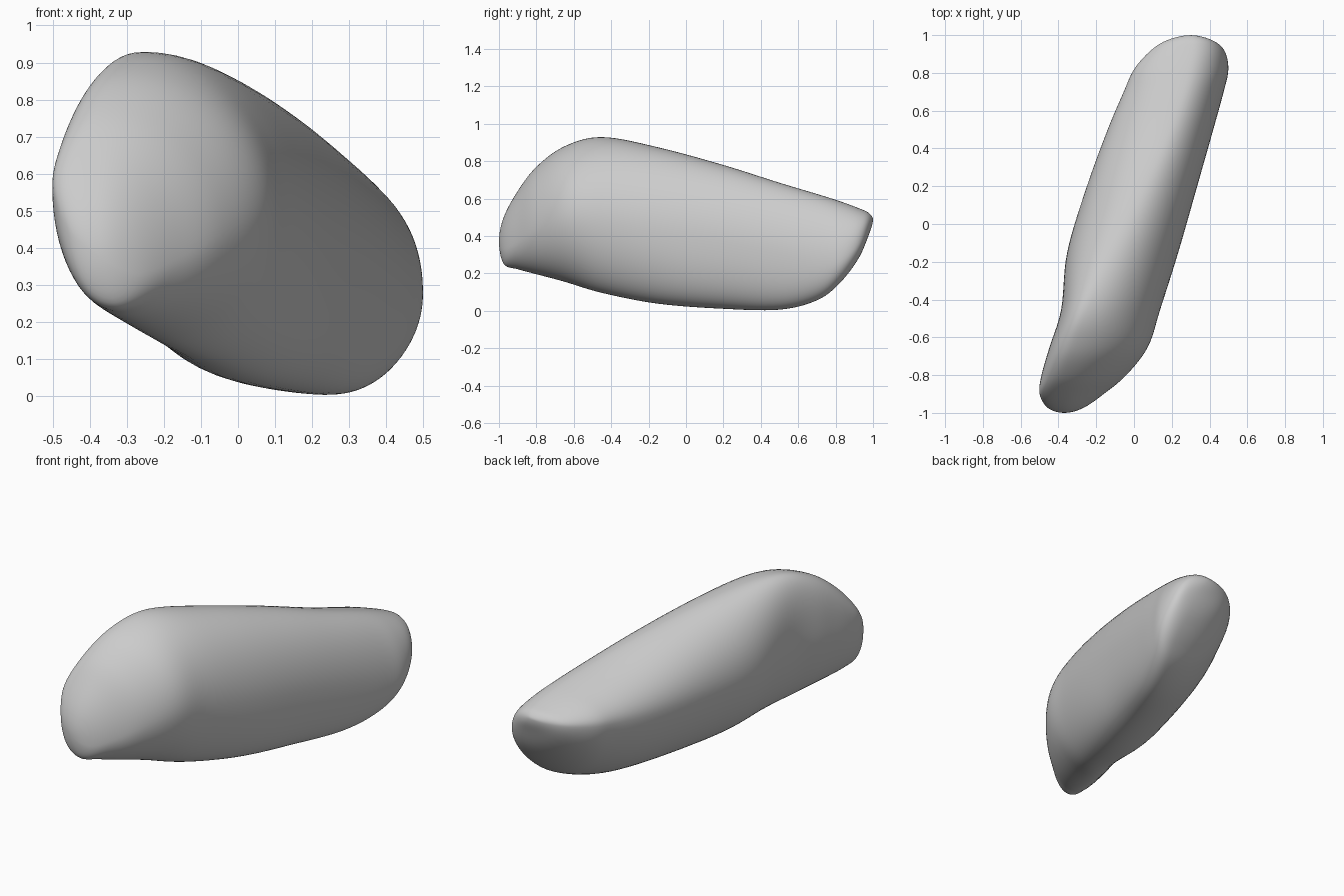
import bpy, bmesh, math

if "Cube" in bpy.data.objects:
    bpy.data.objects.remove(bpy.data.objects["Cube"])

# Cross-sections along the length:
# y, left x, left z, right x, right z, bottom x, bottom z, top x, top z
ROWS = [
    (-1.00, -.37, .37, -.37, .37, -.37, .37, -.37, .37),
    (-.975, -.455, .43, -.27, .33, -.34, .25, -.38, .50),
    (-.90, -.50, .55, -.16, .37, -.31, .222, -.37, .64),
    (-.80, -.49, .57, -.04, .44, -.26, .195, -.35, .77),
    (-.65, -.447, .60, .075, .50, -.19, .155, -.31, .88),
    (-.45, -.385, .60, .14, .48, -.08, .095, -.25, .93),
    (-.15, -.355, .52, .235, .42, .03, .037, -.10, .875),
    (.20, -.25, .48, .335, .37, .15, .010, .06, .78),
    (.50, -.14, .45, .42, .31, .27, .005, .19, .685),
    (.70, -.055, .45, .475, .27, .35, .055, .26, .625),
    (.82, 0, .46, .50, .28, .39, .145, .29, .587),
    (.92, .09, .47, .478, .36, .38, .275, .31, .55),
    (.975, .18, .48, .41, .45, .33, .40, .31, .525),
    (1.00, .30, .49, .30, .49, .30, .49, .30, .49),
]
STEPS, QUARTER = 7, 18


def beyond(tip, row):
    """Mirror a row through the tip so the end closes round."""
    return (row[0],) + tuple(2 * t - r for t, r in zip(tip[1:], row[1:]))


def blend(a, b, c, d, t):
    """Smooth interpolation between b and c."""
    return tuple(
        .5 * (2 * q + (r - p) * t + (2 * p - 5 * q + 4 * r - s) * t ** 2
              + (3 * q - p - 3 * r + s) * t ** 3)
        for p, q, r, s in zip(a, b, c, d))


def section(row):
    """Four curved quarters joining top, right, bottom and left."""
    y, lx, lz, rx, rz, bx, bz, tx, tz = row
    front = min(1, max(0, -y * 1.6))
    quarters = [((tx, tz), (rx, rz), True, 1.03),
                ((rx, rz), (bx, bz), False, .85 + .2 * front),
                ((bx, bz), (lx, lz), True, 1.1 - .1 * front),
                ((lx, lz), (tx, tz), False, 1 - .22 * front)]
    pts = []
    for p, q, flat_start, k in quarters:
        for i in range(QUARTER):
            a = i / QUARTER * math.pi / 2
            s, c = math.sin(a) ** k, 1 - math.cos(a) ** k
            u, v = (s, c) if flat_start else (c, s)
            pts.append((p[0] + (q[0] - p[0]) * u, y, p[1] + (q[1] - p[1]) * v))
    return pts


# Loft the stone body
path = [beyond(ROWS[0], ROWS[1])] + ROWS + [beyond(ROWS[-1], ROWS[-2])]
rows = [blend(*path[i:i + 4], s / STEPS)
        for i in range(len(ROWS) - 1) for s in range(STEPS)][1:]
bm = bmesh.new()
rings = [[bm.verts.new(p) for p in section(r)] for r in rows]
n = 4 * QUARTER
for a, b in zip(rings, rings[1:]):
    for i in range(n):
        j = (i + 1) % n
        bm.faces.new((a[i], a[j], b[j], b[i]))

# Close both tips
for ring, row in ((rings[0], ROWS[0]), (rings[-1], ROWS[-1])):
    tip = bm.verts.new((row[1], row[0], row[2]))
    for i in range(n):
        bm.faces.new((ring[i], ring[(i + 1) % n], tip))
bmesh.ops.recalc_face_normals(bm, faces=bm.faces)
for f in bm.faces:
    f.smooth = True

mesh = bpy.data.meshes.new("stone")
bm.to_mesh(mesh)
bm.free()
stone = bpy.data.objects.new("stone", mesh)
bpy.context.collection.objects.link(stone)

# Soften the surface slightly
smooth = stone.modifiers.new("soften", 'SMOOTH')
smooth.factor = .5
smooth.iterations = 4
